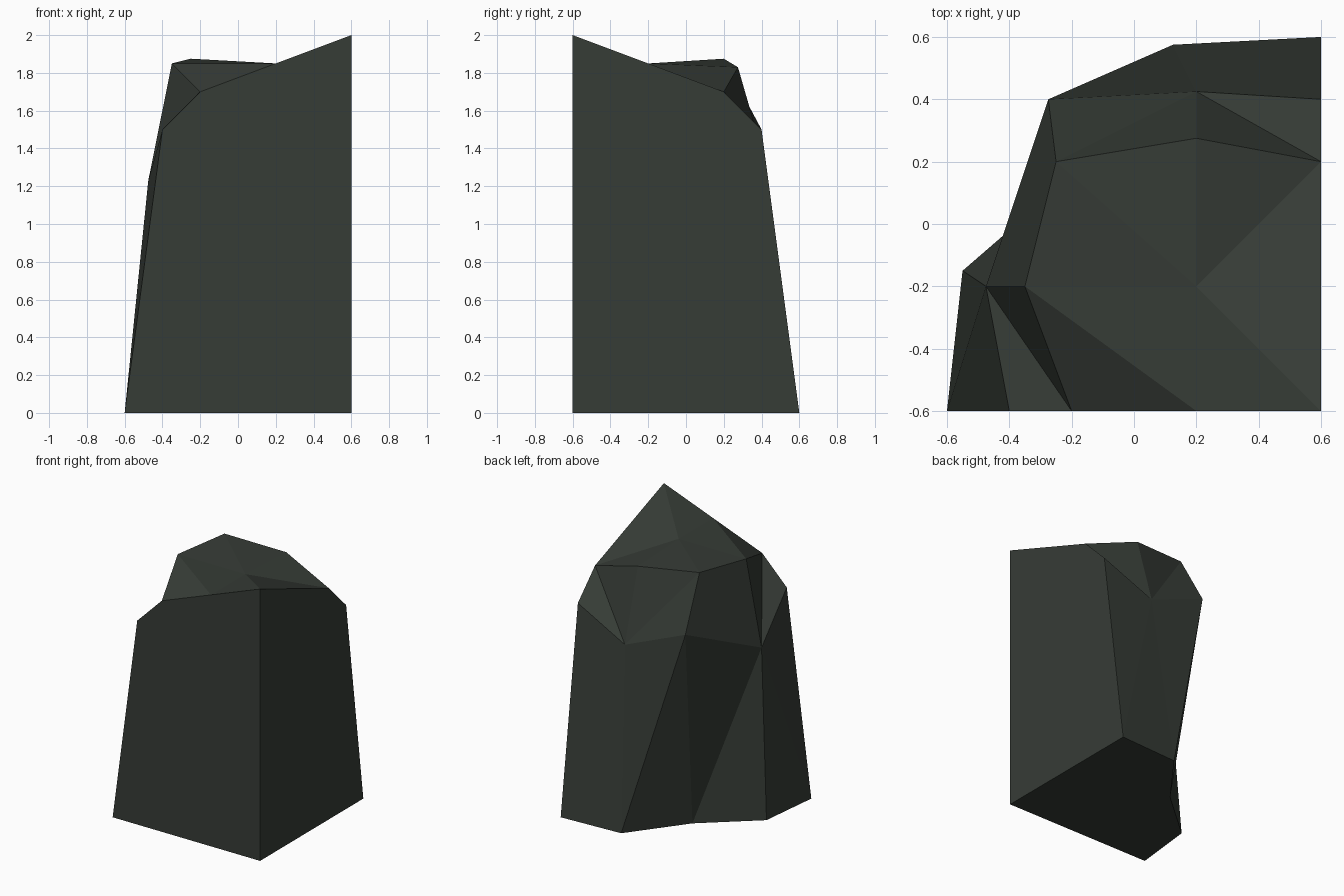
import bpy, bmesh

if "Cube" in bpy.data.objects:
    bpy.data.objects.remove(bpy.data.objects["Cube"])

# One dark green-grey stone colour
stone = bpy.data.materials.new("dark_green_grey_stone")
stone.diffuse_color = (0.037, 0.045, 0.037, 1)
stone.use_nodes = True
stone.node_tree.nodes["Principled BSDF"].inputs["Base Color"].default_value = stone.diffuse_color

# Rough outline in three rings, running from the front-left edge round to the back-right edge
base = [(-.6, -.6, 0), (-.55, -.15, 0), (-.175, .175, 0), (.125, .575, 0), (.6, .6, 0)]
shoulder = [(-.4, -.6, 1.5), (-.475, -.2, 1.23), (-.275, .4, 1.5), (.2, .425, 1.31), (.6, .4, 1.5)]
rim = [(-.2, -.6, 1.7), (-.35, -.2, 1.85), (-.25, .2, 1.875), (.2, .275, 1.83), (.6, .2, 1.7)]

bm = bmesh.new()


def ring(points):
    return [bm.verts.new(p) for p in points]


def strip(low, high, rising):
    """Two triangles per cell; rising sets which way each diagonal runs."""
    for i, up in enumerate(rising):
        a, b, c, d = low[i], low[i + 1], high[i + 1], high[i]
        for tri in ([(a, b, c), (a, c, d)] if up else [(a, b, d), (b, c, d)]):
            bm.faces.new(tri)


base, shoulder, rim = ring(base), ring(shoulder), ring(rim)
corner, peak, front, side, crown = ring(
    [(.6, -.6, 0), (.6, -.6, 2), (.2, -.6, 1.85), (.6, -.2, 1.85), (.2, -.2, 1.85)])

# Rough back: lower wall and chamfered shoulder
strip(base, shoulder, [True, False, False, False])
strip(shoulder, rim, [False, True, False, True])

# Crown: a fan of facets, plus the small front facet
loop = rim[1:] + [side, peak, front]
for a, b in zip(loop, loop[1:] + loop[:1]):
    bm.faces.new((a, b, crown))
bm.faces.new((rim[0], rim[1], front))

# Flat cut front, right side and underside
bm.faces.new((base[0], corner, peak, front, rim[0], shoulder[0]))
bm.faces.new((corner, base[4], shoulder[4], rim[4], side, peak))
bm.faces.new(base + [corner])

bmesh.ops.recalc_face_normals(bm, faces=bm.faces)
mesh = bpy.data.meshes.new("rock_corner")
bm.to_mesh(mesh)
bm.free()
mesh.materials.append(stone)
bpy.context.collection.objects.link(bpy.data.objects.new("rock_corner", mesh))
